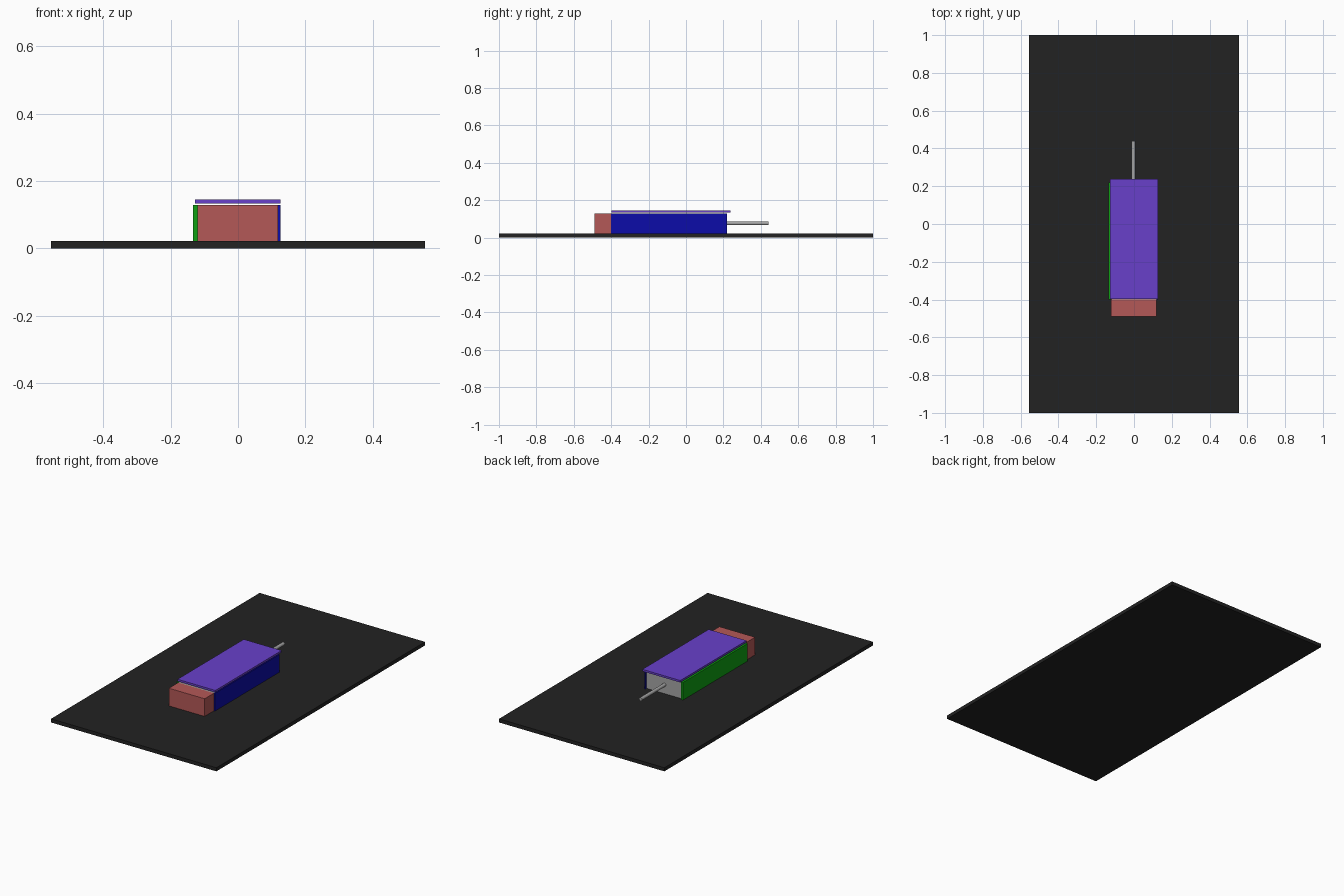
import bpy
import math

if "Cube" in bpy.data.objects:
    bpy.data.objects.remove(bpy.data.objects["Cube"])


def material(name, rgb):
    """Flat material from an sRGB 0-255 colour."""
    m = bpy.data.materials.new(name)
    lin = [(c / 255 / 12.92) if c < 11 else ((c / 255 + 0.055) / 1.055) ** 2.4 for c in rgb]
    m.diffuse_color = (*lin, 1)
    m.use_nodes = True
    m.node_tree.nodes["Principled BSDF"].inputs["Base Color"].default_value = m.diffuse_color
    return m


black = material("black", (34, 34, 34))
red = material("dusty red", (180, 88, 87))
blue = material("deep blue", (12, 12, 168))
green = material("green", (14, 160, 18))
purple = material("purple", (104, 64, 202))
grey = material("light grey", (165, 165, 165))


def box(name, x, y, z, mat):
    """Box given by its (min, max) range on each axis."""
    ranges = (x, y, z)
    bpy.ops.mesh.primitive_cube_add(size=1, location=[(a + b) / 2 for a, b in ranges])
    ob = bpy.context.object
    ob.name = name
    ob.scale = [b - a for a, b in ranges]
    bpy.ops.object.transform_apply(location=False, rotation=False, scale=True)
    ob.data.materials.append(mat)
    return ob


BASE = 0.022   # top of the base board
TOP = 0.129    # top of the body

# Base board
box("base_board", (-0.555, 0.555), (-1, 1), (0, BASE), black)

# Body core and front block
box("body_core", (-0.12, 0.118), (-0.40, 0.21), (BASE, TOP), grey)
box("front_block", (-0.121, 0.119), (-0.49, -0.40), (BASE, TOP), red)

# Side plates and floating lid
box("left_plate", (-0.134, -0.121), (-0.40, 0.22), (BASE, TOP), green)
box("right_plate", (0.118, 0.126), (-0.40, 0.22), (BASE, TOP), blue)
box("lid", (-0.128, 0.126), (-0.397, 0.238), (0.134, 0.146), purple)

# Rod out of the back
bpy.ops.mesh.primitive_cylinder_add(vertices=24, radius=0.01, depth=0.235,
                                    location=(-0.003, 0.3225, 0.076),
                                    rotation=(math.pi / 2, 0, 0))
rod = bpy.context.object
rod.name = "rod"
rod.data.materials.append(grey)
bpy.ops.object.shade_smooth_by_angle(angle=math.radians(40))
